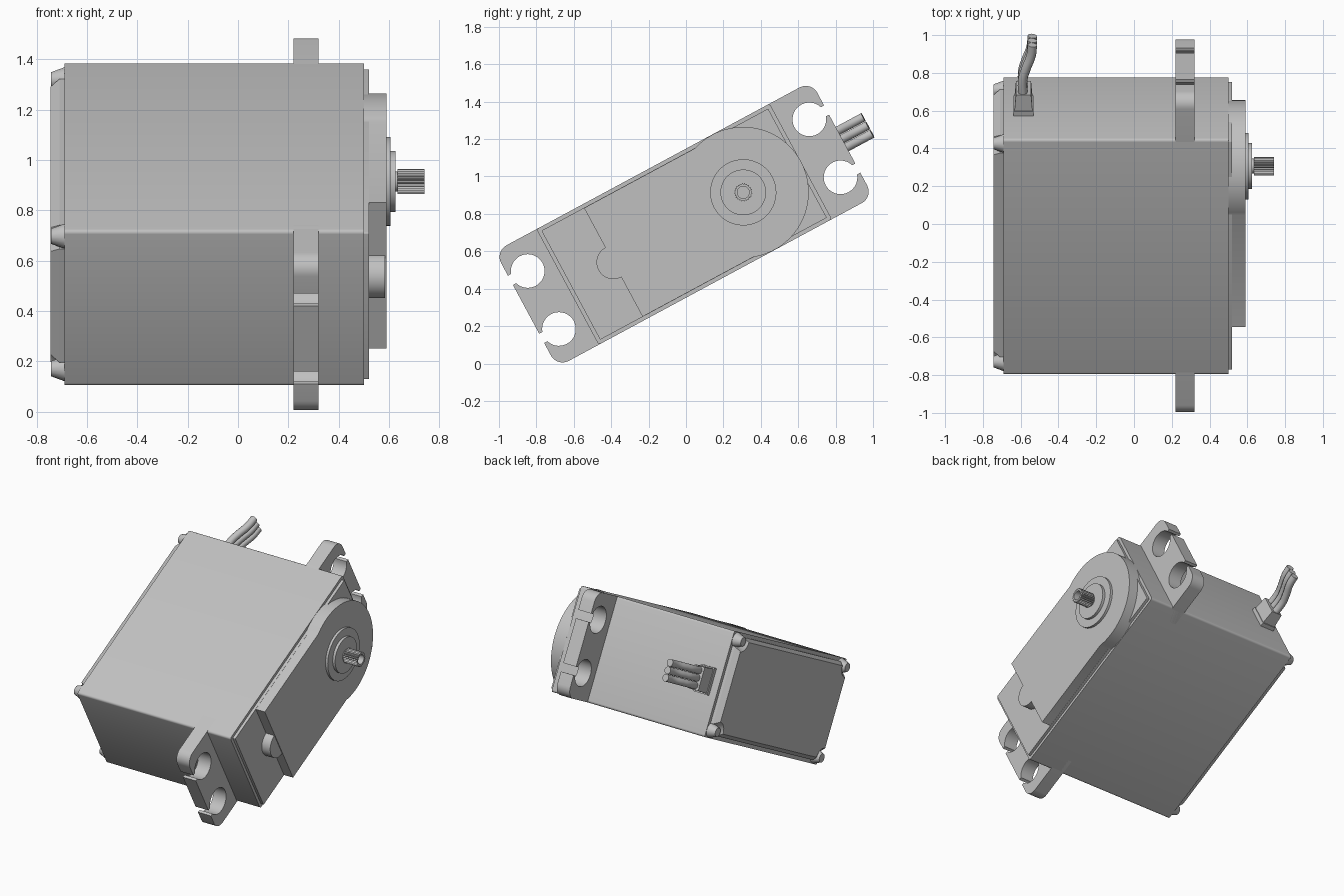
import bpy, bmesh
from math import sin, cos, radians, asin, degrees, pi
from mathutils import Matrix

if "Cube" in bpy.data.objects:
    bpy.data.objects.remove(bpy.data.objects["Cube"])

# The whole motor lies tilted about x; parts are built in (x, length, width)
FRAME = Matrix.Translation((0, -0.01, 0.745)) @ Matrix.Rotation(radians(28.3), 4, 'X')
HL, HW = 0.708, 0.351      # half length and half width of the case
SHAFT = 0.359              # shaft position along the length

grey = bpy.data.materials.new("plain_grey")
grey.use_nodes = True
COLOUR = (0.53, 0.53, 0.53, 1)
grey.diffuse_color = COLOUR
grey.node_tree.nodes["Principled BSDF"].inputs["Base Color"].default_value = COLOUR
parts = []


def finish(name, data):
    ob = bpy.data.objects.new(name, data)
    ob.matrix_world = FRAME
    data.materials.append(grey)
    bpy.context.collection.objects.link(ob)
    parts.append(ob)
    return ob


def loft(name, sections):
    """Join outlines of equal length, given as (x, outline), and cap both ends."""
    bm = bmesh.new()
    rings = [[bm.verts.new((x, u, v)) for u, v in pts] for x, pts in sections]
    for a, b in zip(rings, rings[1:]):
        for i in range(len(a)):
            j = (i + 1) % len(a)
            bm.faces.new((a[i], a[j], b[j], b[i]))
    bm.faces.new(rings[0][::-1])
    bm.faces.new(rings[-1])
    bmesh.ops.recalc_face_normals(bm, faces=bm.faces)
    me = bpy.data.meshes.new(name)
    bm.to_mesh(me)
    bm.free()
    return finish(name, me)


def prism(name, x0, x1, pts):
    return loft(name, [(x0, pts), (x1, pts)])


def arc(cu, cv, r, a0, a1, n):
    return [(cu + r * cos(radians(a0 + (a1 - a0) * i / n)),
             cv + r * sin(radians(a0 + (a1 - a0) * i / n))) for i in range(n + 1)]


def circle(cu, cv, r, n=48):
    return arc(cu, cv, r, 0, 360, n)[:-1]


def rounded(hu, hv, r, cu=0, n=4):
    pts = []
    for k, (su, sv) in enumerate(((1, 1), (-1, 1), (-1, -1), (1, -1))):
        pts += arc(cu + su * (hu - r), sv * (hv - r), r, 90 * k, 90 * k + 90, n)
    return pts


def notched(hu, hv, r):
    pts = []
    for k, (su, sv) in enumerate(((1, 1), (-1, 1), (-1, -1), (1, -1))):
        pts += arc(su * hu, sv * hv, r, 270 + 90 * k, 180 + 90 * k, 6)
    return pts


# Case, upper lip and tapered bottom lid
prism("case", -0.69, 0.50, rounded(HL, HW, 0.015))
prism("upper_lip", 0.49, 0.52, rounded(HL - 0.02, HW - 0.02, 0.005))
loft("bottom_lid", [(-0.68, notched(HL - 0.025, HW - 0.025, 0.07)),
                    (-0.71, notched(HL - 0.025, HW - 0.025, 0.07)),
                    (-0.745, notched(HL - 0.048, HW - 0.048, 0.07))])

# Corner screws in the lid notches
for su in (-1, 1):
    for sv in (-1, 1):
        u, v = su * (HL - 0.052), sv * (HW - 0.052)
        loft("corner_screw", [(-0.68, circle(u, v, 0.05, 16)),
                              (-0.69, circle(u, v, 0.05, 16)),
                              (-0.744, circle(u, v, 0.03, 16))])

# Mounting flange with four open screw holes
END, HOLE_U, HOLE_V, HOLE_R, GAP, CORNER = 0.96, 0.855, 0.176, 0.09, 0.028, 0.07
open_angle = degrees(asin(GAP / HOLE_R))
half = arc(END - CORNER, CORNER - HW, CORNER, -90, 0, 8)
for v in (-HOLE_V, HOLE_V):
    half.append((END, v - GAP))
    half += arc(HOLE_U, v, HOLE_R, -open_angle, open_angle - 360, 32)
    half.append((END, v + GAP))
half += arc(END - CORNER, HW - CORNER, CORNER, 0, 90, 8)
ear = half + [(0.6, HW), (0.6, -HW)]
prism("rear_mounting_ear", 0.22, 0.32, ear)
prism("front_mounting_ear", 0.22, 0.32, [(-u, -v) for u, v in ear])

# Gear housing: straight cover, round end and the small boss
cover_end, cover_half = -0.43, HW - 0.021
knee = degrees(asin(cover_half / (HW - 0.001)))
prism("gear_cover", 0.50, 0.59,
      [(cover_end, cover_half), (cover_end, -cover_half)]
      + arc(SHAFT, 0, HW - 0.001, -180 + knee, 180 - knee, 64))
prism("cover_boss", 0.51, 0.585, circle(cover_end, 0, 0.09, 32))

# Bearing rings and output shaft
prism("outer_ring", 0.58, 0.607, circle(SHAFT, 0, 0.177))
prism("inner_ring", 0.60, 0.626, circle(SHAFT, 0, 0.122))
prism("shaft_neck", 0.62, 0.65, circle(SHAFT, 0, 0.04, 24))
TEETH = 24
spline = []
for i in range(TEETH * 2):
    r = 0.05 if i % 2 else 0.042
    a = pi * i / TEETH
    spline.append((SHAFT + r * cos(a), r * sin(a)))
bore = [(SHAFT + 0.032 * cos(pi * i / TEETH), 0.032 * sin(pi * i / TEETH))
        for i in range(TEETH * 2)]
loft("splined_shaft", [(0.635, spline), (0.742, spline), (0.742, bore), (0.70, bore)])


# Cable boot, stepped and tapered, on the rear end
def boot(name, sections):
    bm = bmesh.new()
    rings = [[bm.verts.new((-0.585 + sx * hx, u, sv * hv))
              for sx, sv in ((1, 1), (-1, 1), (-1, -1), (1, -1))]
             for u, hx, hv in sections]
    for a, b in zip(rings, rings[1:]):
        for i in range(4):
            bm.faces.new((a[i], a[i - 1], b[i - 1], b[i]))
    bm.faces.new(rings[0])
    bm.faces.new(rings[-1][::-1])
    bmesh.ops.recalc_face_normals(bm, faces=bm.faces)
    me = bpy.data.meshes.new(name)
    bm.to_mesh(me)
    bm.free()
    finish(name, me)


boot("cable_boot_base", [(0.69, 0.053, 0.09), (0.735, 0.053, 0.09)])
boot("cable_boot", [(0.73, 0.048, 0.082), (0.83, 0.04, 0.078)])

# Three wires side by side in a gentle bend
PATH = ((-0.588, 0.80), (-0.588, 0.91), (-0.572, 0.97), (-0.545, 1.05), (-0.538, 1.115))
for k in (-1, 0, 1):
    cu = bpy.data.curves.new("cable_wire", 'CURVE')
    cu.dimensions = '3D'
    cu.bevel_depth = 0.025
    cu.bevel_resolution = 3
    cu.use_fill_caps = True
    sp = cu.splines.new('BEZIER')
    sp.bezier_points.add(len(PATH) - 1)
    for p, (x, u) in zip(sp.bezier_points, PATH):
        p.co = (x, u, k * 0.05)
        p.handle_left_type = p.handle_right_type = 'AUTO'
    finish("cable_wire", cu)

# Smooth shading with sharp edges kept
bpy.ops.object.select_all(action='DESELECT')
for ob in parts:
    if ob.type == 'MESH':
        ob.select_set(True)
        bpy.context.view_layer.objects.active = ob
bpy.ops.object.shade_smooth_by_angle(angle=radians(30))
